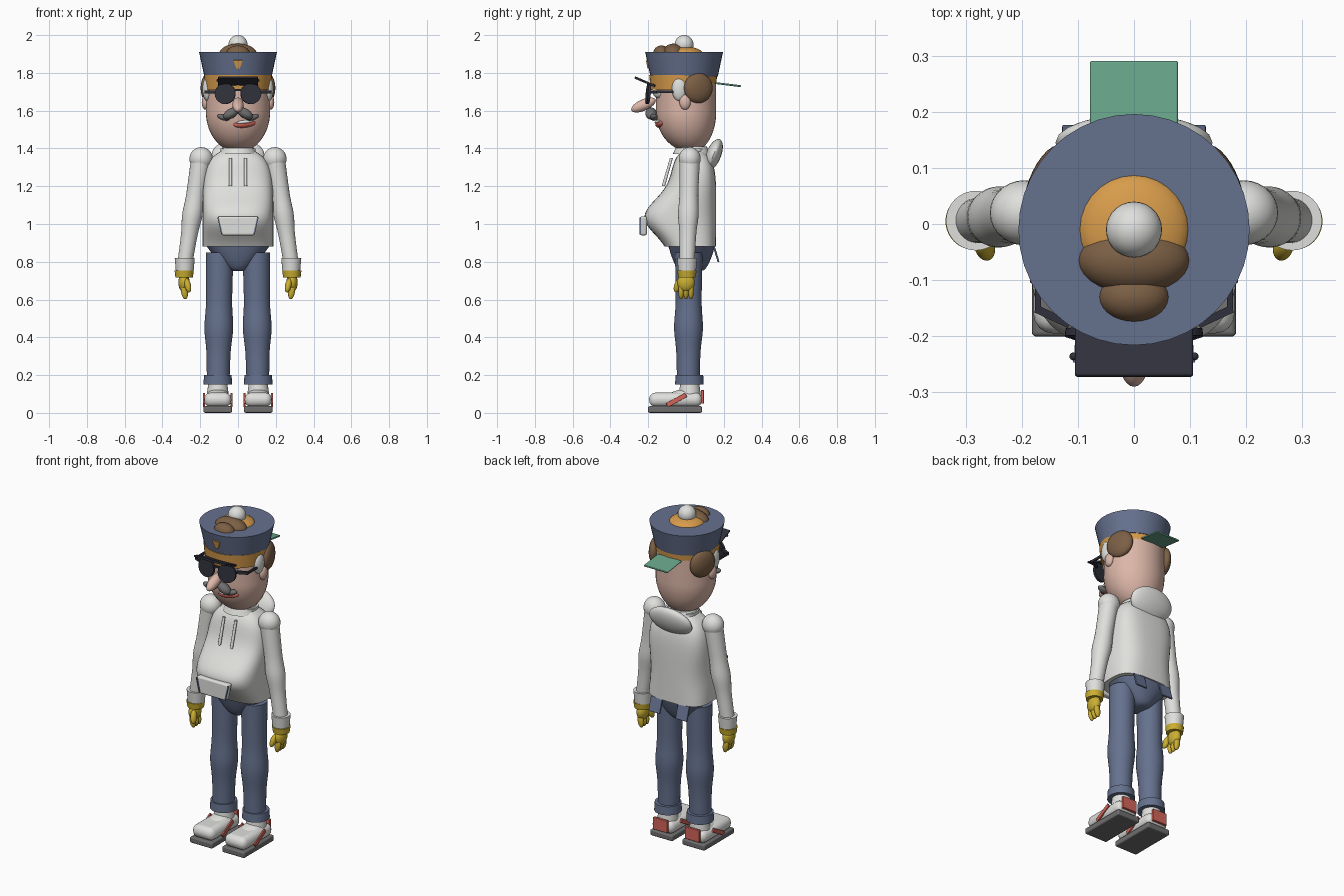
import bpy, bmesh
from math import cos, sin, exp, tau, radians, copysign
from mathutils import Vector

default_cube = bpy.data.objects.get("Cube")
if default_cube:
    bpy.data.objects.remove(default_cube, do_unlink=True)


def colour(name, red, green, blue):
    material = bpy.data.materials.new(name)
    material.use_nodes = True
    material.diffuse_color = (red, green, blue, 1)
    shader = material.node_tree.nodes["Principled BSDF"]
    shader.inputs["Base Color"].default_value = (red, green, blue, 1)
    return material


denim = colour("denim_blue", .13, .165, .27)
white = colour("cloth_white", .74, .74, .72)
yellow = colour("glove_yellow", .6, .43, .03)
orange = colour("band_orange", .68, .33, .07)
brown = colour("hair_brown", .2, .115, .06)
skin = colour("skin", .72, .47, .39)
green = colour("visor_green", .14, .38, .26)
navy = colour("dark_navy", .03, .03, .045)
red = colour("trim_red", .66, .13, .1)
grey = colour("grey", .16, .155, .155)
parts = []


def add(name, material, bm, at=(0, 0, 0), tilt=0, roll=0, turn=0):
    """Make an object; tilt, roll and turn are degrees about x, y and z."""
    bmesh.ops.recalc_face_normals(bm, faces=bm.faces)
    mesh = bpy.data.meshes.new(name)
    bm.to_mesh(mesh)
    bm.free()
    mesh.materials.append(material)
    part = bpy.data.objects.new(name, mesh)
    part.location = at
    part.rotation_euler = [radians(angle) for angle in (tilt, roll, turn)]
    bpy.context.collection.objects.link(part)
    parts.append(part)
    return part


def ball(name, material, at, radii, **rotation):
    bm = bmesh.new()
    bmesh.ops.create_uvsphere(bm, u_segments=28, v_segments=16, radius=1)
    bmesh.ops.scale(bm, vec=radii, verts=bm.verts)
    return add(name, material, bm, at, **rotation)


def box(name, material, at, size, bevel=0, taper=1, **rotation):
    """Rounded box whose lower edge is narrowed by taper."""
    bm = bmesh.new()
    bmesh.ops.create_cube(bm, size=1)
    for vert in bm.verts:
        if vert.co.z < 0:
            vert.co.x *= taper
    bmesh.ops.scale(bm, vec=size, verts=bm.verts)
    part = add(name, material, bm, at, **rotation)
    if bevel:
        rounding = part.modifiers.new("Rounding", "BEVEL")
        rounding.width, rounding.segments = bevel, 4
    return part


def cone(name, material, at, low, high, height, **rotation):
    """Capped cone or disc centred on a point."""
    bm = bmesh.new()
    bmesh.ops.create_cone(bm, cap_ends=True, segments=40, radius1=low, radius2=high, depth=height)
    return add(name, material, bm, at, **rotation)


def loft(name, material, bottom, top, section, power=2, steps=20, sides=40):
    """Stack superellipses; section(t) gives centre x, y and half width, depth."""
    bm = bmesh.new()
    rings = []
    for step in range(steps + 1):
        t = step / steps
        x, y, width, depth = section(t)
        ring = []
        for side in range(sides):
            c, s = cos(tau * side / sides), sin(tau * side / sides)
            ring.append(bm.verts.new((x + width * copysign(abs(c) ** (2 / power), c),
                                      y + depth * copysign(abs(s) ** (2 / power), s),
                                      bottom + (top - bottom) * t)))
        rings.append(ring)
    for low, high in zip(rings, rings[1:]):
        for i in range(sides):
            bm.faces.new((low[i - 1], low[i], high[i], high[i - 1]))
    bm.faces.new(rings[0])
    bm.faces.new(rings[-1])
    return add(name, material, bm)


def limb(name, material, start, end, thick, thin, joint=.5, bulge=0):
    """Tapered limb that swells at its joint."""
    start, end = Vector(start), Vector(end)

    def section(t):
        centre = start.lerp(end, t)
        radius = thick + (thin - thick) * t + bulge * exp(-((t - joint) * 8) ** 2)
        return centre.x, centre.y, radius, radius
    return loft(name, material, start.z, end.z, section)


def body_section(t):
    closing = max(.4, 1 - t ** 8) ** .5 if t < .95 else .5
    belly = .11 + .14 * exp(-((t - .3) * 4) ** 2)
    back = .13
    return 0, .03 + (back - belly) * closing / 2, .187 * closing, (back + belly) * closing / 2


def hip_section(t):
    return 0, .03, .03 + .142 * t ** .7, .05 + .075 * t ** .5


def head_section(t):
    jaw = max(.25, (1 - (1 - min(1, t * 1.9)) ** 2) ** .5)
    return 0, .03 * (1 - jaw), .17 * jaw, .16 * jaw


# Hooded top and hips
loft("hoodie_body", white, .88, 1.4, body_section, power=3, steps=32)
cone("collar", white, at=(0, .03, 1.39), low=.1, high=.08, height=.04)
ball("hood", white, at=(0, .145, 1.365), radii=(.14, .04, .09), tilt=-22)
loft("hips", denim, .75, .89, hip_section, power=2.3)
box("front_pocket", white, at=(0, -.225, .99), size=(.216, .036, .1), bevel=.01, taper=.8)

# Head and face
loft("head", skin, 1.38, 1.79, head_section, steps=32)
ball("nose", skin, at=(0, -.225, 1.63), radii=(.03, .07, .03), tilt=24)
ball("mouth", red, at=(.035, -.138, 1.53), radii=(.06, .02, .02), roll=-6, turn=13)
ball("teeth", white, at=(.035, -.148, 1.54), radii=(.045, .015, .01), roll=-6, turn=13)
box("glasses_bridge", navy, at=(0, -.2, 1.71), size=(.05, .01, .01))

# Hat with visors, tufts and bobble
cone("hat_band", orange, at=(0, -.015, 1.75), low=.172, high=.18, height=.08)
cone("hat_crown", denim, at=(0, -.01, 1.845), low=.178, high=.206, height=.13)
ball("hat_top_dome", orange, at=(0, -.01, 1.9), radii=(.1, .1, .04))
ball("large_hair_tuft", brown, at=(0, -.065, 1.9), radii=(.1, .06, .055))
ball("small_hair_tuft", brown, at=(0, -.13, 1.9), radii=(.063, .045, .045))
ball("bobble", white, at=(0, -.01, 1.95), radii=(.05, .05, .05))
box("badge", orange, at=(0, -.203, 1.845), size=(.05, .01, .045), taper=.35, tilt=11)
box("front_visor", navy, at=(0, -.217, 1.753), size=(.21, .118, .012), bevel=.004, tilt=-23)
box("back_visor", green, at=(0, .222, 1.738), size=(.157, .138, .01), bevel=.004, tilt=-7)

for s, side in ((1, "left_"), (-1, "right_")):
    # Glasses and eyes
    ball(side + "eye", white, at=(s * .06, -.142, 1.7), radii=(.035, .035, .035))
    cone(side + "lens", navy, at=(s * .068, -.2, 1.69), low=.055, high=.055, height=.014, tilt=85, turn=s * 7)
    box(side + "glasses_hinge", navy, at=(s * .145, -.165, 1.7), size=(.066, .014, .016), turn=s * 25)
    box(side + "glasses_temple", navy, at=(s * .171, -.105, 1.7), size=(.01, .1, .013))
    ball(side + "visor_stud", navy, at=(s * .108, -.236, 1.76), radii=(.007, .007, .007))

    # Moustache, ear and hair
    ball(side + "moustache", grey, at=(s * .038, -.185, 1.585), radii=(.045, .03, .026), roll=s * 30)
    ball(side + "moustache_tip", grey, at=(s * .078, -.17, 1.565), radii=(.035, .02, .016), roll=s * -18)
    ball(side + "ear", skin, at=(s * .172, -.005, 1.645), radii=(.02, .03, .04))
    ball(side + "sideburn", white, at=(s * .162, -.035, 1.715), radii=(.026, .04, .064))
    ball(side + "side_hair", brown, at=(s * .155, .065, 1.72), radii=(.035, .08, .08), turn=s * 20)

    # Sleeve and cuff
    ball(side + "shoulder", white, at=(s * .195, .02, 1.345), radii=(.062, .058, .062))
    limb(side + "sleeve", white, start=(s * .195, .02, 1.345), end=(s * .28, .006, .8),
         thick=.054, thin=.04, joint=.54, bulge=.008)
    cone(side + "cuff", white, at=(s * .282, .006, .785), low=.047, high=.053, height=.07)

    # Glove
    cone(side + "glove_cuff", yellow, at=(s * .285, .005, .735), low=.046, high=.051, height=.036)
    ball(side + "palm", yellow, at=(s * .286, 0, .69), radii=(.03, .046, .05))
    for finger, place in (("index", -1), ("middle", 0), ("little", 1)):
        ball(side + finger + "_finger", yellow, at=(s * .284, place * .026, .643),
             radii=(.018, .015, .042), roll=s * 9)
    ball(side + "thumb", yellow, at=(s * .266, -.042, .675), radii=(.017, .02, .04), tilt=-20, roll=s * 12)

    # Drawstring and pocket details
    limb(side + "drawstring", white, start=(s * .04, -.077, 1.35), end=(s * .04, -.12, 1.2), thick=.008, thin=.009)
    box(side + "pocket_trim", denim, at=(s * .095, -.243, .99), size=(.007, .008, .09), roll=s * 13)
    box(side + "back_pocket", denim, at=(s * .09, .16, .84), size=(.076, .01, .085), bevel=.003, tilt=17)

    # Trouser leg with rolled hem
    limb(side + "trouser_leg", denim, start=(s * .097, .015, .85), end=(s * .105, .012, .16),
         thick=.073, thin=.06, joint=.58, bulge=.011)
    cone(side + "trouser_hem", denim, at=(s * .107, .018, .175), low=.076, high=.073, height=.05)

    # Shoe
    foot = s * .107
    cone(side + "ankle", white, at=(foot, .02, .12), low=.06, high=.05, height=.08)
    box(side + "sole", grey, at=(foot, -.058, .018), size=(.15, .285, .035), bevel=.008)
    box(side + "shoe_upper", white, at=(foot, -.055, .07), size=(.144, .28, .075), bevel=.034)
    ball(side + "shoe_tongue", white, at=(foot, -.02, .09), radii=(.058, .1, .035), tilt=12)
    box(side + "heel_patch", red, at=(foot, .087, .085), size=(.095, .016, .072), bevel=.003)
    for edge, where in ((1, "outer"), (-1, "inner")):
        box(side + where + "_stripe", red, at=(foot + s * edge * .073, -.05, .068),
            size=(.01, .115, .024), bevel=.002, tilt=29)

# Smooth shading with sharp edges kept
bpy.ops.object.select_all(action="DESELECT")
for part in parts:
    part.select_set(True)
bpy.context.view_layer.objects.active = parts[0]
bpy.ops.object.shade_smooth_by_angle(angle=radians(35))
